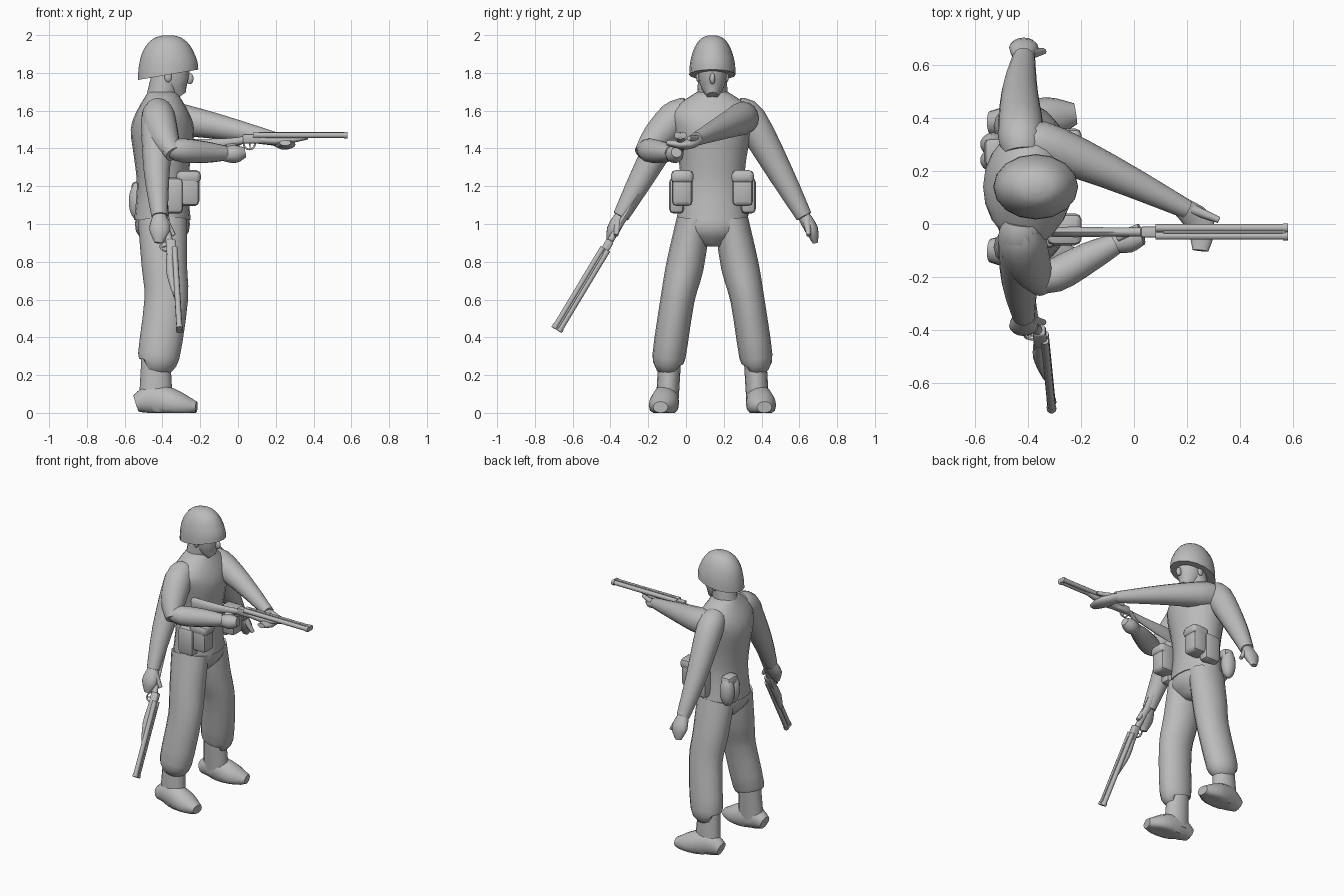
import bpy, bmesh
from math import cos, sin, pi, radians
from mathutils import Vector, Matrix

if "Cube" in bpy.data.objects:
    bpy.data.objects.remove(bpy.data.objects["Cube"])

grey = bpy.data.materials.new("plain_grey")
grey.use_nodes = True
grey.diffuse_color = (.5, .5, .5, 1)
grey.node_tree.nodes["Principled BSDF"].inputs["Base Color"].default_value = grey.diffuse_color

X, Y, Z = Matrix.Identity(3)
# The figure is built around its own spine, then placed behind the aimed gun
BODY = Matrix.Translation((-.4, .14, 0))


def finish(name, bm, matrix):
    """Turn a bmesh into a smooth-shaded object with sharp edges kept."""
    bm.transform(matrix)
    bmesh.ops.recalc_face_normals(bm, faces=bm.faces)
    mesh = bpy.data.meshes.new(name)
    bm.to_mesh(mesh)
    bm.free()
    mesh.materials.append(grey)
    part = bpy.data.objects.new(name, mesh)
    bpy.context.collection.objects.link(part)
    bpy.ops.object.select_all(action="DESELECT")
    part.select_set(True)
    bpy.context.view_layer.objects.active = part
    bpy.ops.object.shade_smooth_by_angle(angle=radians(45))


def spline(keys, steps=3):
    """Smooth in-between values through a list of vectors."""
    result = []
    for i in range(len(keys) - 1):
        before, start = keys[max(i - 1, 0)], keys[i]
        end, after = keys[i + 1], keys[min(i + 2, len(keys) - 1)]
        leave, arrive = (end - before) / 2, (after - start) / 2
        for step in range(steps):
            t = step / steps
            bend = (leave * (1 - t) - arrive * t) * t * (1 - t)
            ease = t * t * (3 - 2 * t)
            result.append(start.lerp(end, ease) + bend)
    return result + [keys[-1]]


def skin(name, path, depth, width=None, ref=None, side=1, matrix=BODY, rule=None, sides=16):
    """Smooth tube of ellipses along a path; depth lies along ref, width across it."""
    path = [Vector(p) for p in path]
    if ref is None:
        run = path[-1] - path[0]
        ref = X if abs(run.z) > run.length / 2 else Z
    centres = spline(path)
    radii = spline([Vector(pair) for pair in zip(depth, width or depth)])
    bm = bmesh.new()
    loops = []
    for i, (centre, radius) in enumerate(zip(centres, radii)):
        along = (centres[min(i + 1, len(centres) - 1)] - centres[max(i - 1, 0)]).normalized()
        u = (ref - along * ref.dot(along)).normalized()
        v = along.cross(u)
        loop = []
        for k in range(sides):
            turn = 2 * pi * k / sides
            point = centre + u * cos(turn) * radius.x + v * sin(turn) * radius.y
            point.y *= side
            if rule:
                rule(point)
            loop.append(bm.verts.new(point))
        loops.append(loop)
    for lower, upper in zip(loops, loops[1:]):
        for k in range(sides):
            bm.faces.new((lower[k], lower[k - 1], upper[k - 1], upper[k]))
    bm.faces.new(loops[0])
    bm.faces.new(loops[-1])
    finish(name, bm, matrix)


def upright(name, heights, depth, width):
    skin(name, [(0, 0, height) for height in heights], depth, width, sides=20)


def box(name, centre, size, bevel=.025, matrix=BODY):
    bm = bmesh.new()
    place = Matrix.LocRotScale(Vector(centre), None, Vector(size))
    bmesh.ops.create_cube(bm, size=1, matrix=place)
    bmesh.ops.bevel(bm, geom=bm.edges[:], offset=bevel, segments=2, affect="EDGES", profile=.5)
    finish(name, bm, matrix)


def blob(name, centre, size):
    bm = bmesh.new()
    place = Matrix.LocRotScale(Vector(centre), None, Vector(size))
    bmesh.ops.create_uvsphere(bm, u_segments=14, v_segments=9, radius=1, matrix=place)
    finish(name, bm, BODY)


def slope_rim(point):
    """Lower the back of the helmet rim and lift its front."""
    point.z += max(0, 1.9 - point.z) * 1.5 * point.x


def flatten_sole(point):
    point.z = max(point.z, 0)


# Torso, neck and pelvis
upright("jacket", (1.02, 1.2, 1.35, 1.5, 1.6, 1.7),
        depth=(.15, .135, .15, .168, .135, .075), width=(.19, .17, .18, .21, .22, .08))
skin("neck", [(-.02, 0, 1.58), (.02, 0, 1.8)], depth=(.085, .075))
upright("pelvis", (1.06, .96, .88), depth=(.14, .14, .07), width=(.175, .185, .06))

# Head and helmet
skin("face", [(.1, 0, 1.68), (.06, 0, 1.75), (.04, 0, 1.9)], depth=(.03, .085, .1), width=(.03, .07, .08))
blob("nose", (.145, 0, 1.77), (.02, .015, .03))
arcs = [radians(angle) for angle in range(0, 90, 14)]
domes = [cos(arc) ** .8 for arc in arcs]
skin("helmet", [(.03, 0, 1.785 + .215 * sin(arc)) for arc in arcs],
     depth=[.16 * dome for dome in domes], width=[.123 * dome for dome in domes], rule=slope_rim)

# Legs, boots, hanging arms and pouches on both sides
for side, tag in ((1, "left"), (-1, "right")):
    blob(tag + "_ear", (.03, side * .075, 1.78), (.02, .012, .03))
    skin(tag + "_trouser_leg",
         [(0, .1, 1.02), (.01, .145, .78), (.02, .185, .6), (-.02, .23, .3), (-.03, .23, .26)],
         depth=(.13, .12, .115, .11, .08), width=(.09, .1, .09, .088, .066), side=side)
    skin(tag + "_boot_shaft", [(-.035, .225, .3), (-.035, .24, .05)],
         depth=(.076, .09), width=(.06, .06), side=side)
    skin(tag + "_boot_foot", [(-.14, .24, .05), (-.05, .245, .07), (.08, .26, .04), (.18, .275, .03)],
         depth=(.045, .085, .075, .03), width=(.045, .066, .078, .04), side=side, rule=flatten_sole)
    wrist = (-.015, .485, 1.04)
    skin(tag + "_hanging_arm", [(-.02, .13, 1.6), (-.025, .2, 1.55), (-.03, .36, 1.27), wrist],
         depth=(.07, .088, .068, .043), side=side)
    skin(tag + "_hanging_hand", [wrist, (-.015, .525, .97), (-.02, .545, .9)],
         depth=(.038, .055, .022), width=(.033, .035, .014), side=side)
    skin(tag + "_hanging_thumb", [(.01, .5, 1.02), (.06, .51, .94)], depth=(.022, .012), side=side, sides=8)
    box(tag + "_front_pouch", (.135, side * .16, 1.19), (.12, .11, .19))
    box(tag + "_pouch_flap", (.138, side * .16, 1.25), (.13, .12, .07))
    box(tag + "_side_pouch", (.05, side * .19, 1.15), (.12, .08, .19))

# Two-lobed canteen at the back of the belt
for lobe in (.1, .16):
    blob("canteen_lobe", (-.13, lobe, 1.12), (.05, .045, .1))
box("canteen_cover", (-.125, .13, 1.19), (.08, .11, .07))

# Raised right arm, bent at the elbow, with its hand on the grip
skin("right_raised_upper_arm",
     [(-.01, -.14, 1.6), (-.02, -.2, 1.56), (.01, -.3, 1.45), (.06, -.375, 1.37)],
     depth=(.07, .09, .08, .045))
skin("right_raised_forearm",
     [(0, -.36, 1.4), (.1, -.335, 1.39), (.23, -.265, 1.38), (.33, -.215, 1.375)],
     depth=(.035, .063, .057, .04))
skin("right_grip_hand", [(.3, -.22, 1.37), (.38, -.2, 1.37), (.435, -.19, 1.38)], depth=(.03, .048, .028))
skin("right_grip_thumb", [(.34, -.19, 1.4), (.42, -.15, 1.435)], depth=(.02, .012), sides=8)

# Raised left arm, reaching forward to hold the fore end
skin("left_raised_arm", [(-.03, .14, 1.57), (.05, .16, 1.56), (.3, .06, 1.515), (.6, -.085, 1.45)],
     depth=(.07, .087, .066, .036))
skin("left_support_hand", [(.57, -.07, 1.455), (.65, -.14, 1.42), (.65, -.24, 1.43)],
     depth=(.028, .027, .015), width=(.035, .054, .03))
skin("left_support_thumb", [(.62, -.085, 1.45), (.72, -.125, 1.455)], depth=(.02, .012), sides=8)


def shotgun(tag, matrix):
    """Gun lying along x, with its muzzle at the origin."""
    def piece(name, path, depth, width=None, **options):
        skin(tag + name, path, depth, width, matrix=matrix, sides=10, **options)

    for y in (-.015, .015):
        piece("_barrel", [(-.5, y, 0), (0, y, 0)], depth=(.015, .015))
        piece("_muzzle_ring", [(-.02, y, 0), (0, y, 0)], depth=(.018, .018))
    box(tag + "_sight_rib", (-.24, 0, .012), (.46, .01, .008), .002, matrix)
    box(tag + "_receiver", (-.49, 0, -.018), (.13, .042, .05), .01, matrix)
    piece("_fore_end", [(-.46, 0, -.025), (-.35, 0, -.028), (-.21, 0, -.014)],
          depth=(.02, .023, .008), width=(.024, .028, .014))
    piece("_stock", [(-.52, 0, -.02), (-.62, 0, -.037), (-.8, 0, -.06), (-.91, 0, -.07)],
          depth=(.02, .022, .04, .05), width=(.02, .017, .021, .018))
    bow = [radians(angle) for angle in range(0, 181, 45)]
    piece("_trigger_guard", [(.032 * cos(a) - .52, 0, -.04 - .035 * sin(a)) for a in bow],
          depth=[.005 for a in bow], ref=Y)
    piece("_trigger", [(-.52, 0, -.035), (-.515, 0, -.065)], depth=(.004, .003))


# One gun aimed ahead, the other lowered in the hanging right hand
shotgun("aimed_gun", Matrix.Translation((.58, -.03, 1.47)))
forward = Vector((.05, -.5, -.83)).normalized()
top = (X - forward * X.dot(forward)).normalized()
turn = Matrix((forward, top.cross(forward), top)).transposed().to_4x4()
shotgun("lowered_gun", Matrix.Translation((-.31, -.685, .44)) @ turn)
